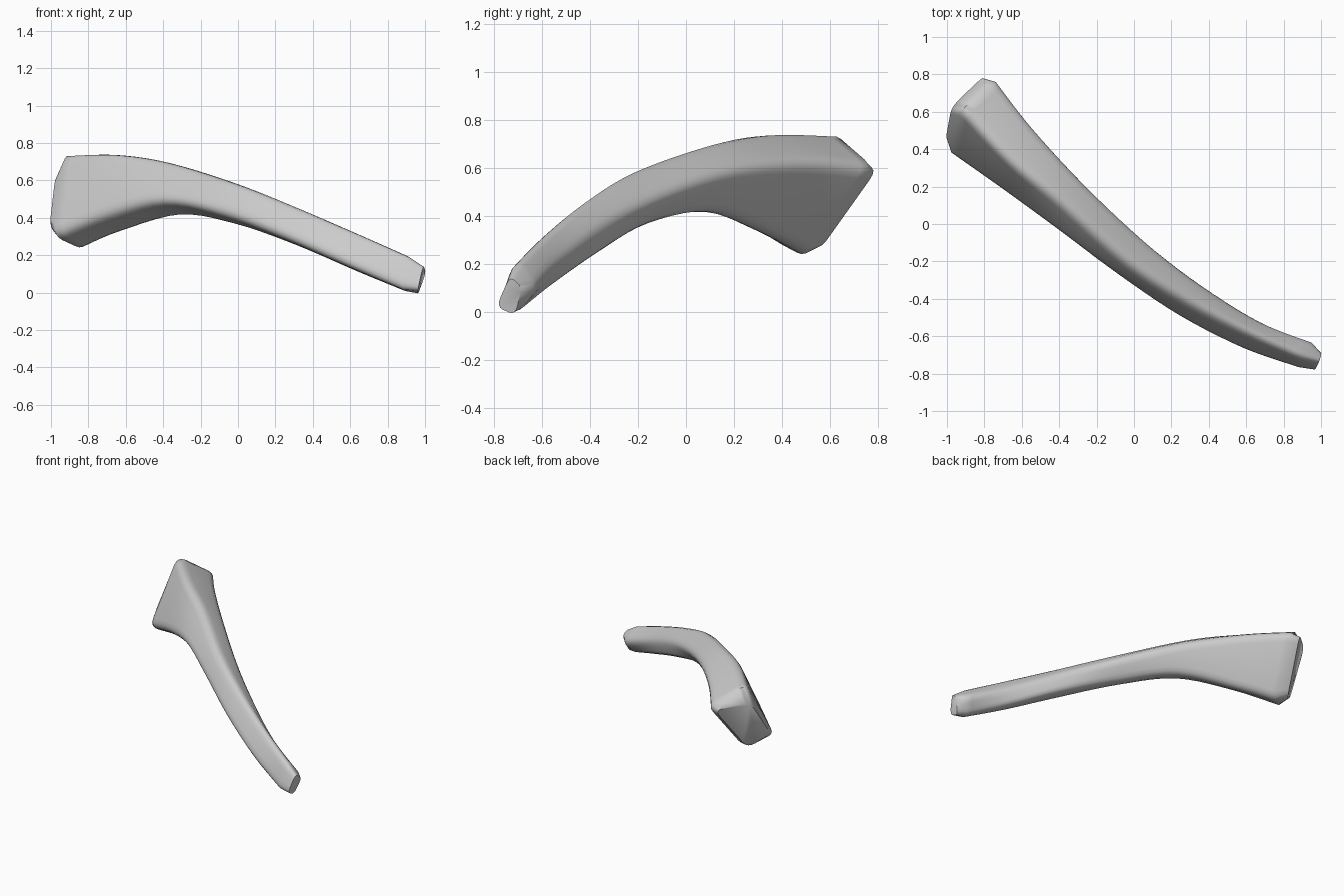
import bpy, bmesh
from mathutils import Vector

if "Cube" in bpy.data.objects:
    bpy.data.objects.remove(bpy.data.objects["Cube"])

# Corner stations: front-bottom, front-top, back-top, back-bottom
STATIONS = [[Vector(p) for p in s] for s in (
    ((-.97, .38, .31), (-.915, .61, .73), (-.74, .76, .60), (-.83, .50, .245)),
    ((-.70, .19, .42), (-.66, .34, .735), (-.55, .515, .62), (-.63, .34, .33)),
    ((-.40, -.03, .49), (-.38, .11, .695), (-.27, .21, .59), (-.30, .10, .42)),
    ((-.08, -.27, .43), (-.02, -.21, .583), (.06, -.10, .485), (0, -.16, .37)),
    ((.25, -.49, .305), (.30, -.42, .455), (.36, -.335, .37), (.33, -.36, .255)),
    ((.58, -.66, .165), (.63, -.59, .315), (.67, -.525, .22), (.65, -.56, .115)),
    ((.88, -.765, .04), (.90, -.71, .195), (.95, -.635, .10), (.90, -.69, .012)),
)]
BIG_CAP = [Vector(p) for p in ((-.998, .46, .35), (-.965, .63, .62),
                               (-.81, .78, .59), (-.90, .55, .27))]
TIP_CAP = [Vector(p) for p in ((.965, -.778, .03), (.99, -.735, .135),
                               (1.0, -.69, .10), (.965, -.715, .0))]


def spline(a, b, c, d, t):
    return 0.5 * (2 * b + (c - a) * t + (2 * a - 5 * b + 4 * c - d) * t**2
                  + (3 * b - a - 3 * c + d) * t**3)


def rounded(corners, radius, steps=4):
    """Four-sided section whose rounded corners pass through the given points."""
    out = []
    for i, c in enumerate(corners):
        u, v = corners[i - 1] - c, corners[(i + 1) % 4] - c
        u = u.normalized() * min(radius, .4 * u.length)
        v = v.normalized() * min(radius, .4 * v.length)
        c = c - .25 * (u + v)
        for k in range(steps + 1):
            t = k / steps
            out.append(c + u * (1 - t)**2 + v * t**2)
    return out


# Smooth body sections between the stations
sections = []
n = len(STATIONS)
for i in range(n - 1):
    for k in range(5):
        s = [STATIONS[max(0, min(n - 1, i + j))] for j in (-1, 0, 1, 2)]
        sections.append([spline(s[0][c], s[1][c], s[2][c], s[3][c], k / 5) for c in range(4)])
sections.append(STATIONS[-1])
sections = [BIG_CAP] + sections + [TIP_CAP]

# Curved arm lofted through the sections
bm = bmesh.new()
rings = [[bm.verts.new(p) for p in rounded(s, .065)] for s in sections]
for a, b in zip(rings, rings[1:]):
    for i in range(len(a)):
        j = (i + 1) % len(a)
        bm.faces.new((a[i], a[j], b[j], b[i]))
bm.faces.new(rings[0])
bm.faces.new(rings[-1])
bmesh.ops.recalc_face_normals(bm, faces=bm.faces)
mesh = bpy.data.meshes.new("curved_arm")
bm.to_mesh(mesh)
bm.free()
arm = bpy.data.objects.new("curved_arm", mesh)
bpy.context.collection.objects.link(arm)
bpy.context.view_layer.objects.active = arm
arm.select_set(True)
bpy.ops.object.shade_smooth_by_angle(angle=1.0)
